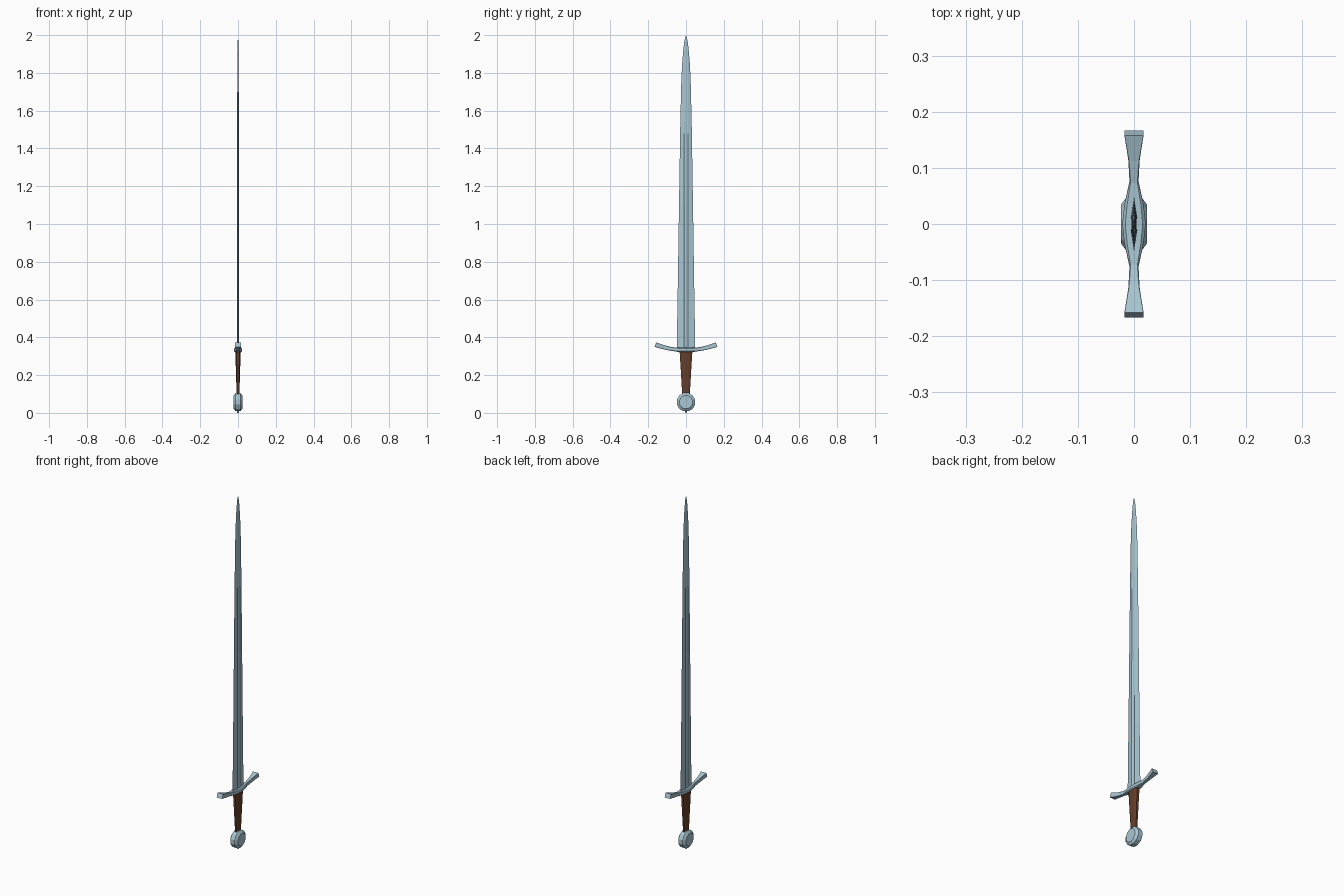
import bpy, bmesh, math
from mathutils import Vector

if "Cube" in bpy.data.objects:
    bpy.data.objects.remove(bpy.data.objects["Cube"])


def material(name, rgb):
    m = bpy.data.materials.new(name)
    m.diffuse_color = (*rgb, 1)
    m.use_nodes = True
    m.node_tree.nodes["Principled BSDF"].inputs["Base Color"].default_value = m.diffuse_color
    return m


STEEL = material("pale_steel", (0.40, 0.57, 0.65))
LEATHER = material("brown_leather", (0.13, 0.05, 0.024))


def loft(name, rings, mat, tip=None):
    """Skin a list of equal-length rings, capping both ends (or ending in a tip)."""
    bm = bmesh.new()
    vr = [[bm.verts.new(p) for p in ring] for ring in rings]
    n = len(vr[0])
    for a, b in zip(vr, vr[1:]):
        for i in range(n):
            j = (i + 1) % n
            bm.faces.new((a[i], a[j], b[j], b[i]))
    bm.faces.new(vr[0])
    if tip:
        t = bm.verts.new(tip)
        for i in range(n):
            bm.faces.new((vr[-1][i], vr[-1][(i + 1) % n], t))
    else:
        bm.faces.new(vr[-1])
    bmesh.ops.recalc_face_normals(bm, faces=bm.faces)
    me = bpy.data.meshes.new(name)
    bm.to_mesh(me)
    bm.free()
    me.materials.append(mat)
    ob = bpy.data.objects.new(name, me)
    bpy.context.collection.objects.link(ob)
    return ob


# Blade: sharp edges, a shallow fuller that fades out near z = 1.5
def blade_ring(z, w, t, groove):
    f = 0.011
    d = t - groove
    return [(0, w, z), (t, f, z), (d, f * 0.45, z), (d, -f * 0.45, z), (t, -f, z),
            (0, -w, z), (-t, -f, z), (-d, -f * 0.45, z), (-d, f * 0.45, z), (-t, f, z)]


blade = [(0.335, 0.049, 0.006, 0.003), (0.70, 0.043, 0.0057, 0.003),
         (1.10, 0.037, 0.0053, 0.003), (1.48, 0.031, 0.0046, 0.0022),
         (1.54, 0.030, 0.0045, 0.0002), (1.75, 0.025, 0.0038, 0.0002),
         (1.84, 0.021, 0.0032, 0.0001), (1.92, 0.0145, 0.0025, 0.0001),
         (1.97, 0.0115 * 0.75, 0.0015, 0.0001)]
rings = [blade_ring(*s) for s in blade]
# keep the last ring's ridge inside its narrow width
rings[-1] = [(x, y if abs(y) < 0.006 or x == 0 else math.copysign(0.006, y), z)
             for x, y, z in rings[-1]]
loft("blade", rings, STEEL, (0, 0, 2.0))


# Crossguard: bar curving upward, pinched between the block and flared ends
half = [(0.0, 0.333, 0.021, 0.012, 0.45, 0), (0.035, 0.334, 0.017, 0.012, 0.4, 0.05),
        (0.075, 0.338, 0.008, 0.010, 0.25, 0.15), (0.115, 0.347, 0.010, 0.011, 0.12, 0.25),
        (0.162, 0.361, 0.017, 0.0125, 0.04, 0.35)]


def guard_ring(y, z, hx, hz, c, tilt, s):
    k = c * min(hx, hz)
    pts = [(hx, hz - k), (hx - k, hz), (-hx + k, hz), (-hx, hz - k),
           (-hx, -hz + k), (-hx + k, -hz), (hx - k, -hz), (hx, -hz + k)]
    return [(px, s * (y - pz * math.sin(tilt)), z + pz * math.cos(tilt)) for px, pz in pts]


loft("crossguard", [guard_ring(*h, -1) for h in reversed(half[1:])]
     + [guard_ring(*h, 1) for h in half], STEEL)

# Grip: tapered eight-sided handle
grip = []
for z, hx, hy in [(0.095, 0.0075, 0.020), (0.17, 0.0095, 0.0245),
                  (0.25, 0.012, 0.029), (0.33, 0.014, 0.034)]:
    grip.append([(hx * a, hy * b, z) for a, b in
                 [(1, 0.5), (0.55, 1), (-0.55, 1), (-1, 0.5),
                  (-1, -0.5), (-0.55, -1), (0.55, -1), (1, -0.5)]])
loft("grip", grip, LEATHER)


# Pommel: chamfered wheel facing sideways
def wheel(x, r, n=12):
    return [(x, r * math.cos(2 * math.pi * (i + 0.5) / n),
             0.057 + r * math.sin(2 * math.pi * (i + 0.5) / n)) for i in range(n)]


loft("pommel", [wheel(-0.023, 0.036), wheel(-0.013, 0.050),
                wheel(0.013, 0.050), wheel(0.023, 0.036)], STEEL)

# Small rivet under the pommel
rivet = [[(r * math.cos(math.pi * i / 3), r * math.sin(math.pi * i / 3), z) for i in range(6)]
         for z, r in [(0.0, 0.004), (0.015, 0.007)]]
loft("pommel_rivet", rivet, STEEL)
